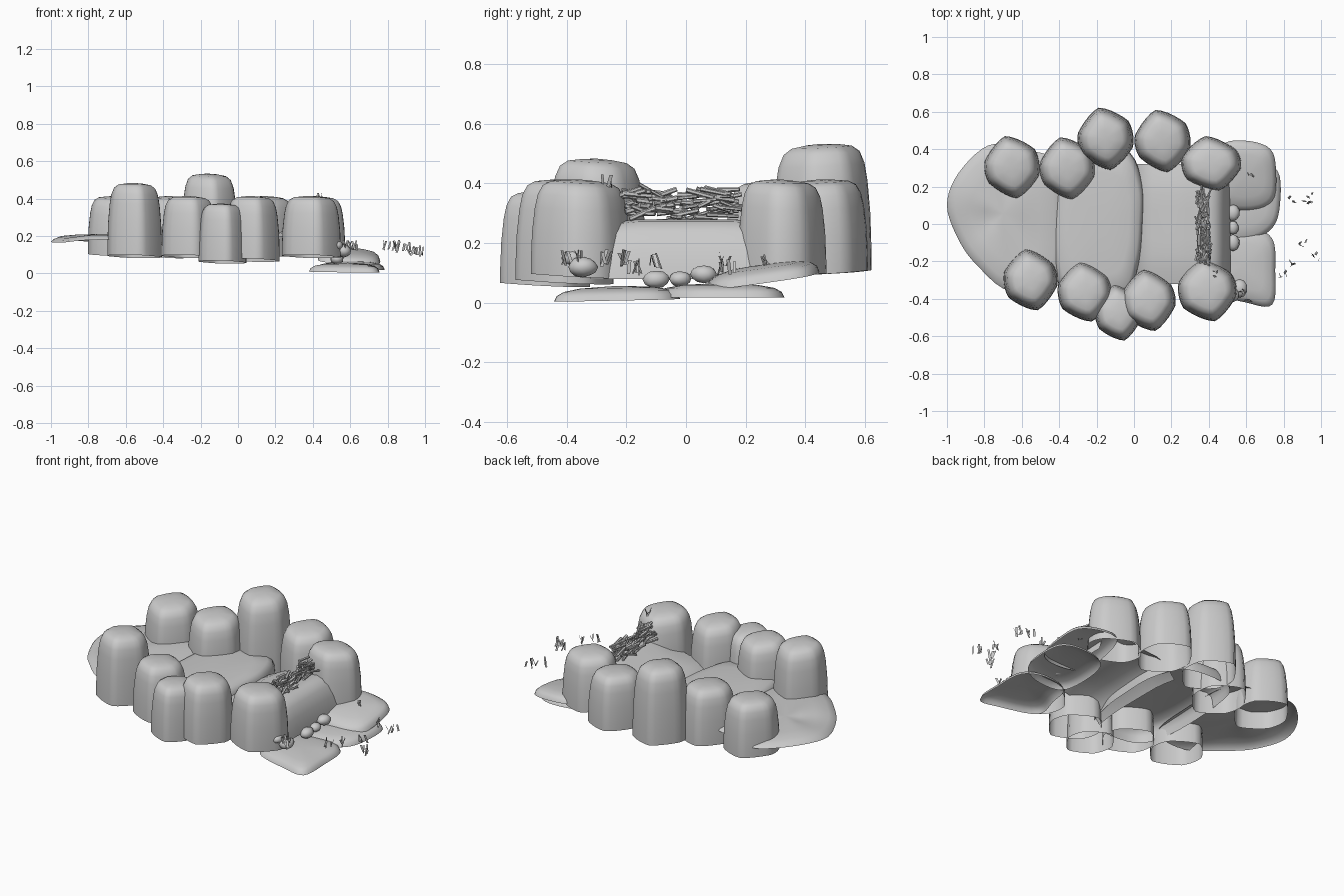
import bpy, bmesh, math, random
from mathutils import Vector, Matrix

if "Cube" in bpy.data.objects:
    bpy.data.objects.remove(bpy.data.objects["Cube"])
random.seed(4)


def finish(bm, name, angle=40):
    bmesh.ops.recalc_face_normals(bm, faces=bm.faces)
    me = bpy.data.meshes.new(name)
    bm.to_mesh(me)
    bm.free()
    ob = bpy.data.objects.new(name, me)
    bpy.context.collection.objects.link(ob)
    bpy.ops.object.select_all(action='DESELECT')
    ob.select_set(True)
    bpy.context.view_layer.objects.active = ob
    bpy.ops.object.shade_smooth_by_angle(angle=math.radians(angle))
    return ob


def smooth_loop(pts, mix, n=5):
    # closed Catmull-Rom curve through the outline, blended with straight edges
    out, k = [], len(pts)
    for i in range(k):
        a, b, c, d = (Vector(pts[(i + j - 1) % k]) for j in range(4))
        for s in range(n):
            t = s / n
            p = 0.5 * (2 * b + (c - a) * t + (2 * a - 5 * b + 4 * c - d) * t * t
                       + (3 * b - a - 3 * c + d) * t ** 3)
            out.append(p.lerp(b.lerp(c, t), 1 - mix))
    return out


def shell(name, outline, rings, loc=(0, 0), tilt=(0, 0), lean=0.0, mix=1.0):
    # open-bottomed dome: scaled copies of an outline stacked up to a centre point
    loop = smooth_loop(outline, mix)
    mid = sum(loop, Vector((0, 0))) / len(loop)
    bm = bmesh.new()

    def vert(p, z):
        d = p - mid
        z += tilt[0] * d.x + tilt[1] * d.y
        return bm.verts.new((p.x + loc[0], p.y + loc[1], z))

    prev = None
    for s, z in rings:
        cur = [vert(mid + (p - mid) * s, z + lean * math.sin(3 * i / len(loop) * 6.283))
               for i, p in enumerate(loop)]
        if prev:
            for i in range(len(cur)):
                j = (i + 1) % len(cur)
                bm.faces.new((prev[i], prev[j], cur[j], cur[i]))
        prev = cur
    top = vert(mid, rings[-1][1] + 0.003)
    for i in range(len(prev)):
        bm.faces.new((prev[i], prev[(i + 1) % len(prev)], top))
    return finish(bm, name, 60)


# Boulders lining the stream: x, y, bottom, top, width, depth, half turn
rock = [(-.15, .035), (-.04, .17), (.12, .10), (.145, -.04), (.025, -.165), (-.125, -.085)]
boulders = [
    (-.65, .30, .10, .41, 1, 1, 1), (-.355, .293, .09, .41, 1, 1, 1),
    (-.15, .452, .10, .53, 1, 1, 1), (.155, .44, .10, .41, 1, 1, 1),
    (.41, .325, .105, .41, 1.07, .88, -1),
    (-.555, -.295, .09, .48, .97, .98, -1), (-.265, -.36, .09, .41, .97, .95, -1),
    (-.085, -.47, .06, .37, .85, .9, -1), (.075, -.405, .07, .41, .97, .98, -1),
    (.39, -.35, .09, .41, 1.05, 1, -1)]
for n, (x, y, b, t, w, d, s) in enumerate(boulders):
    h = t - b
    prof = [(1, 0), (1, .15), (.975, .45), (.92, .7), (.86, .84), (.76, .935), (.6, .98), (.3, 1)]
    shell(f"boulder_{n + 1}", [(px * w * s, py * d * s) for px, py in rock],
          [(r, b + h * q) for r, q in prof], (x, y), tilt=(-.03, .05 * s), mix=.7)

# Upstream bank slab and middle pool slab
shell("upstream_bank",
      [(-1, .1), (-.94, .27), (-.78, .42), (-.62, .40), (-.42, .33), (-.38, 0),
       (-.42, -.3), (-.66, -.36), (-.84, -.22), (-.94, -.08)],
      [(1, .175), (.97, .185), (.85, .2), (.6, .205), (.3, .205)], tilt=(.02, 0), lean=.006)
shell("middle_pool",
      [(-.43, -.2), (-.42, .2), (-.34, .40), (-.05, .40), (.045, .22), (.05, 0),
       (.025, -.22), (-.06, -.40), (-.34, -.40)],
      [(1, .12), (.99, .16), (.96, .19), (.88, .212), (.65, .222), (.3, .225)])

# Lower pool that climbs to the dam and falls steeply downstream
bm = bmesh.new()
prof = [(-.02, .1), (.03, .17), (.1, .205), (.2, .215), (.28, .235), (.34, .265), (.39, .28),
        (.435, .272), (.47, .24), (.495, .18), (.51, .12), (.515, .08)]
prev = None
for k in range(9):
    y = -.32 + .08 * k
    drop = .8 * max(0, abs(y) - .14) ** 2
    cur = [bm.verts.new((x, y, max(z - drop, .08))) for x, z in prof]
    if prev:
        for i in range(len(cur) - 1):
            bm.faces.new((prev[i], prev[i + 1], cur[i + 1], cur[i]))
    prev = cur
finish(bm, "dam_pool", 60)

# Low ground slabs downstream
dome = [(1, 0), (.96, .4), (.85, .7), (.6, .92), (.3, 1)]


def ground(name, outline, z, h, tilt):
    shell(name, outline, [(r, z + h * q) for r, q in dome], tilt=tilt)


ground("ground_front", [(.39, -.35), (.6, -.42), (.74, -.43), (.755, -.25), (.74, -.08), (.62, -.02),
                        (.45, -.06), (.41, -.2)], .009, .045, (-.01, .02))
ground("ground_middle", [(.45, -.08), (.62, -.09), (.74, -.02), (.78, .1), (.77, .28), (.65, .33),
                         (.47, .28), (.42, .1)], .018, .045, (0, 0))
ground("ground_back", [(.45, .1), (.62, .07), (.74, .12), (.76, .27), (.73, .4), (.6, .445),
                       (.47, .42), (.43, .25)], .075, .05, (-.06, .14))

# Small stones at the foot of the dam
for n, (x, y, z, r) in enumerate([(.53, .06, .095, .036), (.53, -.02, .08, .03), (.53, -.1, .078, .036),
                                  (.565, -.345, .12, .04), (.53, -.38, .15, .03)]):
    bm = bmesh.new()
    bmesh.ops.create_icosphere(bm, subdivisions=2, radius=r)
    for v in bm.verts:
        v.co = Vector((v.co.x, v.co.y * 1.25, v.co.z * .85)) * random.uniform(.95, 1.05) + Vector((x, y, z))
    finish(bm, f"small_stone_{n + 1}", 60)

# Dam of heaped sticks
bm = bmesh.new()
for i in range(90):
    y = random.uniform(-.19, .17)
    z = .28 + random.uniform(0, .085) + .02 * (abs(y) / .2)
    x = .365 + random.uniform(-.025, .035)
    d = Vector((random.gauss(0, .25), 1, random.gauss(0, .22)))
    m = Matrix.Translation((x, y, z)) @ d.to_track_quat('Z', 'Y').to_matrix().to_4x4()
    r = random.uniform(.006, .01)
    bmesh.ops.create_cone(bm, cap_ends=True, segments=6, radius1=r, radius2=r * .85,
                          depth=random.uniform(.05, .11), matrix=m)
finish(bm, "stick_dam")

# Flat grass blades in small tufts: x, y, z, count, spread
bm = bmesh.new()
tufts = [(.85, .13, .14, 4, .02), (.94, .14, .12, 5, .03), (.8, -.27, .15, 4, .02), (.84, -.2, .15, 4, .02),
         (.9, -.11, .14, 4, .02), (.965, -.17, .12, 5, .025), (.62, .27, .14, 3, .02), (.58, -.38, .15, 5, .03),
         (.43, -.27, .4, 3, .02), (.62, -.4, .15, 3, .02)]
for x, y, z, count, spread in tufts:
    for i in range(count):
        px, py = x + random.uniform(-spread, spread), y + random.uniform(-spread, spread)
        a, h = random.uniform(0, 3.14), random.uniform(.015, .03)
        side = Vector((math.cos(a), math.sin(a), 0)) * .006
        up = Vector((random.uniform(-.01, .01), random.uniform(-.01, .01), h))
        c = Vector((px, py, z))
        bm.faces.new([bm.verts.new(p) for p in (c - side - up, c + side - up, c + side + up, c - side + up)])
finish(bm, "grass_blades")
